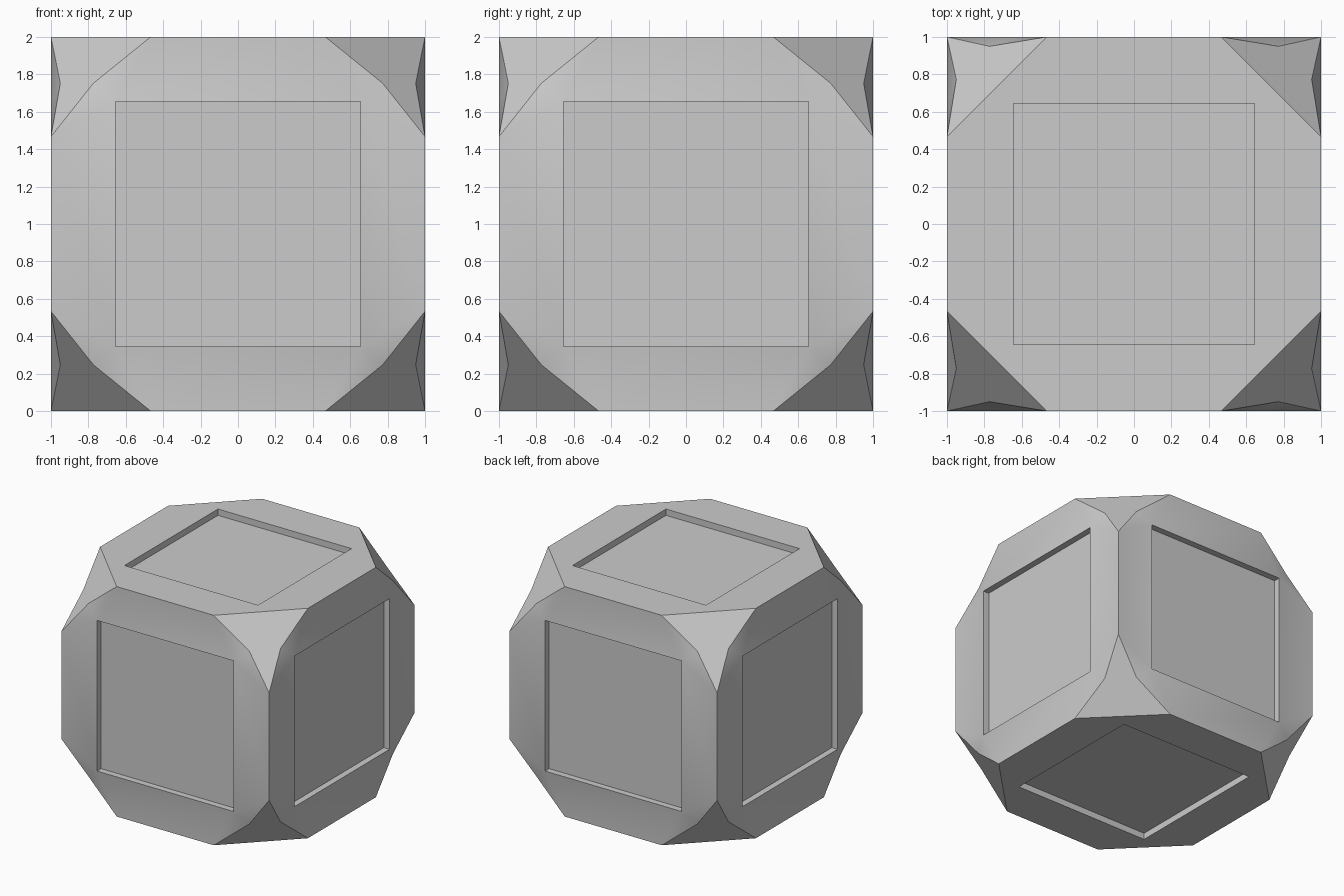
import bpy, bmesh
from math import radians
from mathutils import Matrix, Vector

if "Cube" in bpy.data.objects:
    bpy.data.objects.remove(bpy.data.objects["Cube"])

CUT = 0.467      # where the corner cuts meet the cube edges
DEPTH = 0.055    # panel recess
QUADS = [(1, 1), (-1, 1), (-1, -1), (1, -1)]
bm = bmesh.new()


def face(points, rot=Matrix.Identity(3)):
    bm.faces.new([bm.verts.new(rot @ Vector(p)) for p in points]).smooth = True


def cube_side(rot, panel, dent=None):
    """One side (local +z outward): frame, recessed panel, optional dented corners."""
    for i, (a, b) in enumerate(QUADS):
        c, d = QUADS[(i + 1) % 4]
        p, q = (a * panel, b * panel, 1), (c * panel, d * panel, 1)
        p2, q2 = (*p[:2], 1 - DEPTH), (*q[:2], 1 - DEPTH)
        on_x, on_y = (a, b * CUT, 1), (a * CUT, b, 1)
        first, last = (on_x, on_y) if a * b > 0 else (on_y, on_x)
        nxt = (c * CUT, d, 1) if a * b > 0 else (c, d * CUT, 1)
        face([last, nxt, q, p], rot)
        face([p, q, q2, p2], rot)
        if dent:
            m = (a * dent[0], b * dent[1], 1 - dent[2])
            face([first, m, p], rot)
            face([m, last, p], rot)
        else:
            face([first, last, p], rot)
    face([(a * panel, b * panel, 1 - DEPTH) for a, b in QUADS], rot)


# Four upright sides with dented corners
stand = Matrix.Rotation(radians(90), 3, 'X')
U, D = 0.773, 0.05
V = 0.753
for k in range(4):
    cube_side(Matrix.Rotation(radians(90 * k), 3, 'Z') @ stand, 0.655, (U, V, D))

# Flat top and bottom
for angle in (0, 180):
    cube_side(Matrix.Rotation(radians(angle), 3, 'X'), 0.643)

# Cut corners
for sx, sy in QUADS:
    for sz in (1, -1):
        pts = [(CUT, 1, 1), (U, 1 - D, V), (1, 1, CUT), (1 - D, U, V), (1, CUT, 1)]
        face([(x * sx, y * sy, z * sz) for x, y, z in pts])

bmesh.ops.remove_doubles(bm, verts=bm.verts[:], dist=0.0005)
bmesh.ops.recalc_face_normals(bm, faces=bm.faces[:])
bmesh.ops.translate(bm, verts=bm.verts[:], vec=(0, 0, 1))

mesh = bpy.data.meshes.new("panelled_cube")
bm.to_mesh(mesh)
bm.free()
cube = bpy.data.objects.new("panelled_cube", mesh)
bpy.context.collection.objects.link(cube)
bpy.context.view_layer.objects.active = cube
cube.select_set(True)
bpy.ops.object.shade_smooth_by_angle(angle=radians(30))
